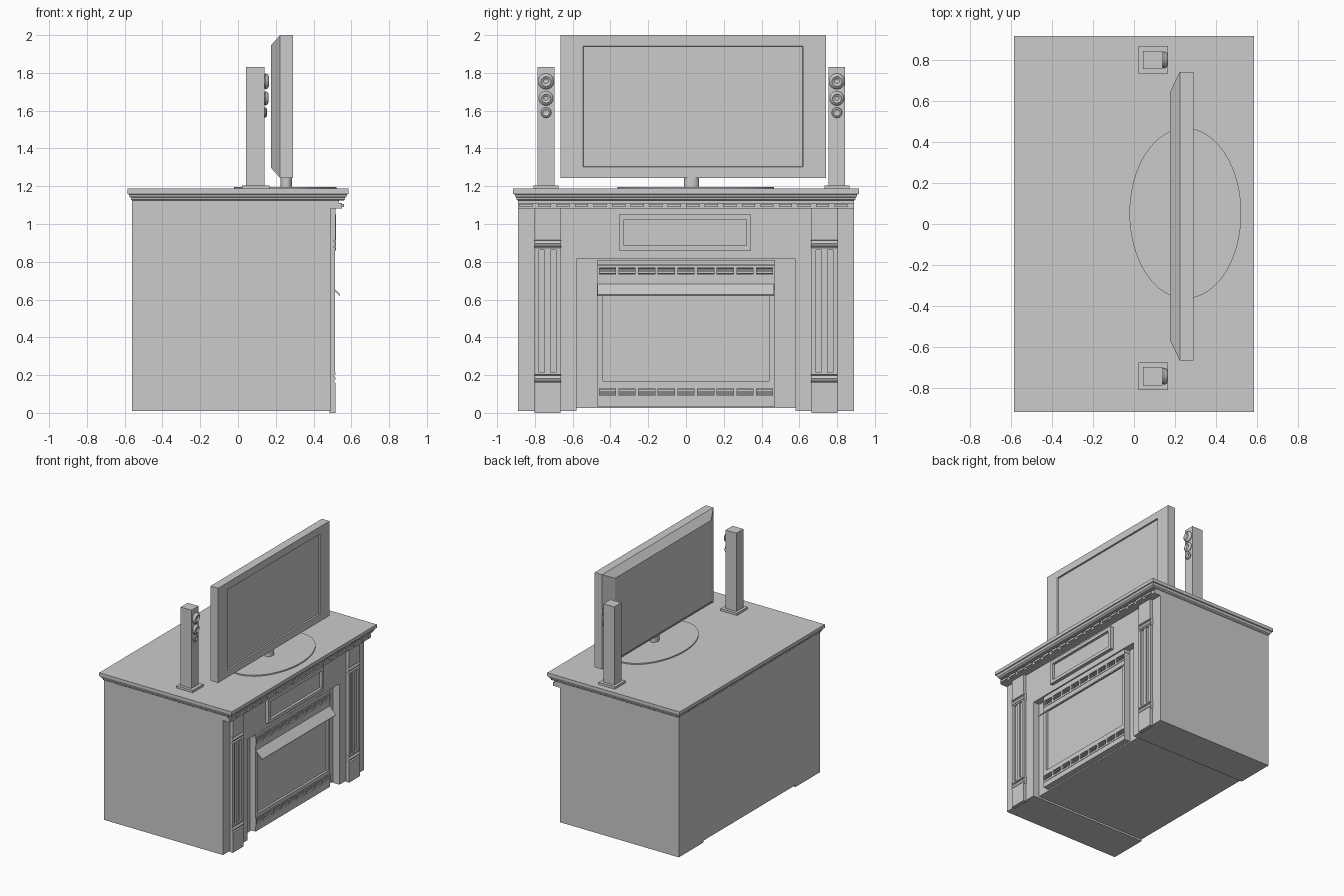
import bpy, bmesh, math
from mathutils import Matrix, Vector

if "Cube" in bpy.data.objects:
    bpy.data.objects.remove(bpy.data.objects["Cube"])


def finish(name, bm, smooth=False):
    bmesh.ops.recalc_face_normals(bm, faces=bm.faces)
    me = bpy.data.meshes.new(name)
    bm.to_mesh(me)
    bm.free()
    ob = bpy.data.objects.new(name, me)
    bpy.context.collection.objects.link(ob)
    if smooth:
        bpy.ops.object.select_all(action='DESELECT')
        ob.select_set(True)
        bpy.context.view_layer.objects.active = ob
        bpy.ops.object.shade_smooth_by_angle(angle=math.radians(35))
    return ob


def add_box(bm, x0, x1, y0, y1, z0, z1):
    m = Matrix.Translation(((x0 + x1) / 2, (y0 + y1) / 2, (z0 + z1) / 2))
    bmesh.ops.create_cube(bm, size=1, matrix=m @ Matrix.Diagonal((x1 - x0, y1 - y0, z1 - z0, 1)))


def boxes(name, items):
    bm = bmesh.new()
    for b in items:
        add_box(bm, *b)
    return finish(name, bm)


def add_prism(bm, pts, axis, a, b):
    # outline given in the two remaining axes, extruded from a to b
    def place(p, t):
        v = list(p)
        v.insert(axis, t)
        return v
    f = bm.faces.new([bm.verts.new(place(p, a)) for p in pts])
    r = bmesh.ops.extrude_face_region(bm, geom=[f])
    d = Vector((0, 0, 0))
    d[axis] = b - a
    bmesh.ops.translate(bm, vec=d, verts=[e for e in r['geom'] if isinstance(e, bmesh.types.BMVert)])
    # the start face is consumed by the extrusion, so close that end again
    bmesh.ops.holes_fill(bm, edges=[e for e in bm.edges if e.is_boundary], sides=0)


def prism(name, pts, axis, a, b):
    bm = bmesh.new()
    add_prism(bm, pts, axis, a, b)
    return finish(name, bm)


def loft(bm, rings):
    # skin between closed rings of equal point count, capped at both ends
    loops = [[bm.verts.new(p) for p in r] for r in rings]
    n = len(loops[0])
    for lo, hi in zip(loops, loops[1:]):
        for i in range(n):
            bm.faces.new((lo[i], lo[(i + 1) % n], hi[(i + 1) % n], hi[i]))
    bm.faces.new(loops[0])
    bm.faces.new(loops[-1])


def frame_boxes(x0, x1, y0, y1, z0, z1, w):
    return [(x0, x1, y0, y1, z0, z0 + w), (x0, x1, y0, y1, z1 - w, z1),
            (x0, x1, y0, y0 + w, z0 + w, z1 - w), (x0, x1, y1 - w, y1, z0 + w, z1 - w)]


# cabinet: body with shallow arch underneath, and a front plate around the fireplace
prism('cabinet_body', [(-.89, .01), (-.58, .01), (-.58, .025), (.58, .025), (.58, .01),
                       (.89, .01), (.89, 1.13), (-.89, 1.13)], 0, -.56, .435)
prism('cabinet_front', [(-.89, .01), (-.58, .01), (-.58, .815), (.58, .815), (.58, .01),
                        (.89, .01), (.89, 1.13), (-.89, 1.13)], 0, .435, .49)

# moulded table top
bm = bmesh.new()
rings = []
for z, o in [(1.125, 0), (1.13, .006), (1.14, .008), (1.145, .014), (1.157, .018),
             (1.16, .025), (1.187, .025)]:
    x, y = .56 + o, .89 + o
    rings.append([(-x, -y, z), (x, -y, z), (x, y, z), (-x, y, z)])
loft(bm, rings)
finish('table_top', bm)

# frieze with dentils
boxes('frieze', [(.49, .535, -.89, .89, 1.105, 1.13), (.49, .55, -.89, .89, 1.083, 1.112)])
boxes('dentils', [(.545, .56, -.882 + i * .0981, -.882 + i * .0981 + .07, 1.09, 1.107)
                  for i in range(18)])

# pilasters: blocks, bead mouldings and a panelled shaft
collar = [(.49, 0), (.515, 0), (.515, .012), (.505, .016), (.513, .024), (.518, .034),
          (.513, .044), (.505, .05), (.515, .054), (.515, .066), (.49, .066)]
for side, label in ((-1, 'left'), (1, 'right')):
    c = side * .733
    boxes(label + '_pilaster', [(.485, .515, c - .068, c + .068, 0, .15),
                                (.485, .515, c - .068, c + .068, .925, 1.083),
                                (.485, .5, c - .068, c + .068, .21, .865),
                                (.49, .513, c - .068, c - .045, .21, .865),
                                (.49, .513, c + .045, c + .068, .21, .865),
                                (.49, .511, c - .016, c + .016, .21, .865)])
    for z, part in ((.148, 'base'), (.862, 'capital')):
        prism(label + '_pilaster_' + part, [(x, z + h) for x, h in collar], 1, c - .07, c + .07)

# upper drawer panel
boxes('drawer_frame', frame_boxes(.485, .518, -.355, .345, .86, 1.05, .026)
      + [(.485, .497, -.33, .32, .885, 1.025)])

# fireplace insert with glass
boxes('fireplace_frame', [(.43, .485, -.47, .47, .035, .08), (.43, .485, -.47, .47, .14, .17),
                          (.43, .485, -.47, .47, .68, .72), (.43, .485, -.47, .47, .785, .81),
                          (.43, .485, -.47, -.44, .17, .68), (.43, .485, .44, .47, .17, .68)])
boxes('fireplace_glass', [(.43, .467, -.44, .44, .17, .68)])
prism('fireplace_hood', [(.484, .683), (.541, .626), (.538, .62), (.484, .674)], 1, -.468, .466)

# vents: frame, nine grilles and louvre slats
for z, label in ((.075, 'lower'), (.717, 'upper')):
    parts = [(.43, .468, -.47, .47, z, z + .066), (.46, .488, -.47, .47, z, z + .016),
             (.46, .488, -.47, .47, z + .054, z + .066)]
    for i in range(10):
        y = -.468 + i * .104
        w = .009
        parts.append((.46, .488, max(y - w, -.47), min(y + w, .47), z + .016, z + .054))
    boxes(label + '_vent', parts)
    boxes(label + '_vent_louvres', [(.465, .48, -.46, .46, z + .019 + i * .009, z + .023 + i * .009)
                                    for i in range(4)])

# television: tapered back, slab, bezel and sunken screen
TY, TZ = .038, 1.622


def rect(x, hy, hz):
    return [(x, TY - hy, TZ - hz), (x, TY + hy, TZ - hz), (x, TY + hy, TZ + hz), (x, TY - hy, TZ + hz)]


bm = bmesh.new()
loft(bm, [rect(.175, .605, .325), rect(.223, .702, .378), rect(.29, .702, .378),
          rect(.29, .582, .32), rect(.278, .58, .318)])
finish('television', bm)


def cylinder(name, x, y, z0, z1, rx, ry, n):
    bm = bmesh.new()
    loft(bm, [[(x + rx * math.cos(2 * math.pi * i / n), y + ry * math.sin(2 * math.pi * i / n), z)
               for i in range(n)] for z in (z0, z1)])
    return finish(name, bm, True)


cylinder('television_base', .25, .052, 1.185, 1.196, .272, .415, 64)
cylinder('television_post', .256, .03, 1.19, 1.26, .031, .04, 32)

# speakers with three flared drivers each
for c, label in ((-.741, 'left'), (.799, 'right')):
    boxes(label + '_speaker', [(.022, .166, c - .067, c + .067, 1.185, 1.205),
                               (.043, .139, c - .044, c + .044, 1.2, 1.83)])
    bm = bmesh.new()
    for z, r, d in ((1.755, .042, .026), (1.665, .038, .022), (1.59, .028, .014)):
        loft(bm, [[(x, c + k * r * math.cos(math.pi * i / 12), z + k * r * math.sin(math.pi * i / 12))
                   for i in range(24)]
                  for x, k in ((.135, .8), (.139 + d * .3, 1), (.139 + d * .7, .9),
                               (.139 + d, .62), (.139 + d * .6, .3))])
    finish(label + '_speaker_drivers', bm, True)
